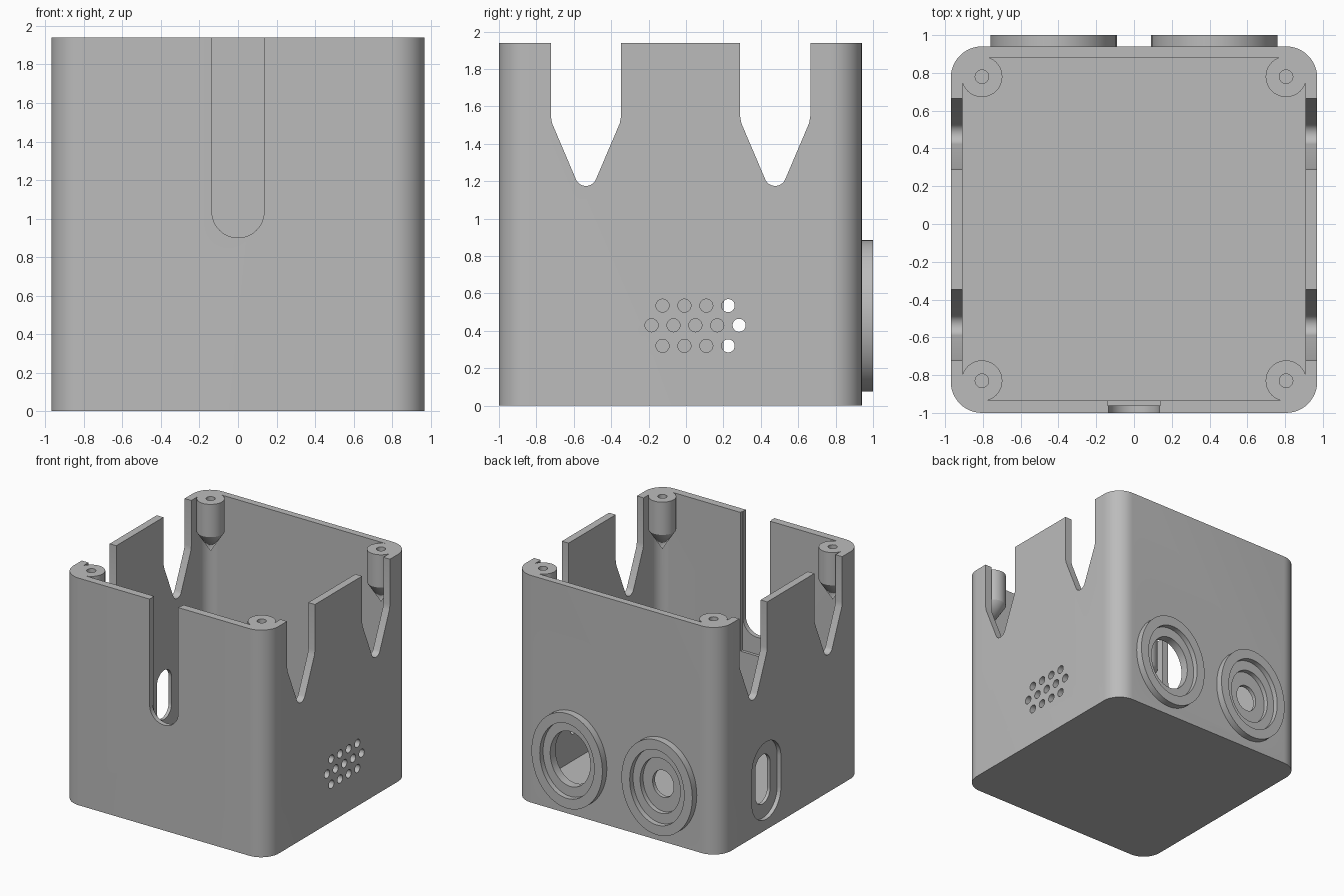
import bpy, bmesh
from math import sin, cos, pi, radians

cube = bpy.data.objects.get("Cube")
if cube:
    bpy.data.objects.remove(cube, do_unlink=True)

grey = bpy.data.materials.new("plain grey")
grey.use_nodes = True
grey.diffuse_color = (0.5, 0.5, 0.5, 1)
grey.node_tree.nodes["Principled BSDF"].inputs["Base Color"].default_value = (0.5, 0.5, 0.5, 1)

TOP = 1.94


def finish(name, bm):
    bmesh.ops.recalc_face_normals(bm, faces=bm.faces)
    mesh = bpy.data.meshes.new(name)
    bm.to_mesh(mesh)
    bm.free()
    obj = bpy.data.objects.new(name, mesh)
    bpy.context.collection.objects.link(obj)
    mesh.materials.append(grey)
    return obj


def prism(name, outline, axis, lo, hi):
    """Extrude a 2D outline along an axis: x uses (y, z), y uses (x, z), z uses (x, y)."""
    def place(u, v, w):
        return {"x": (w, u, v), "y": (u, w, v), "z": (u, v, w)}[axis]
    bm = bmesh.new()
    low = [bm.verts.new(place(u, v, lo)) for u, v in outline]
    high = [bm.verts.new(place(u, v, hi)) for u, v in outline]
    bm.faces.new(low)
    bm.faces.new(high[::-1])
    n = len(outline)
    for i in range(n):
        j = (i + 1) % n
        bm.faces.new((low[i], high[i], high[j], low[j]))
    return finish(name, bm)


def rounded(u0, u1, v0, v1, r, steps=12):
    """Rectangle with rounded corners; a slot when r is half the width."""
    pts = []
    corners = [(u1 - r, v1 - r), (u0 + r, v1 - r), (u0 + r, v0 + r), (u1 - r, v0 + r)]
    for k, (cu, cv) in enumerate(corners):
        for i in range(steps + 1):
            a = pi / 2 * (k + i / steps)
            p = (cu + r * cos(a), cv + r * sin(a))
            if not pts or abs(p[0] - pts[-1][0]) + abs(p[1] - pts[-1][1]) > 1e-5:
                pts.append(p)
    if abs(pts[0][0] - pts[-1][0]) + abs(pts[0][1] - pts[-1][1]) < 1e-5:
        pts.pop()
    return pts


def ellipse(cu, cv, ru, rv, n=48):
    return [(cu + ru * cos(2 * pi * i / n), cv + rv * sin(2 * pi * i / n)) for i in range(n)]


def combine(obj, tool, operation="DIFFERENCE"):
    """Apply a boolean and remove the helper."""
    tool.hide_render = True
    mod = obj.modifiers.new("combine", "BOOLEAN")
    mod.object, mod.operation, mod.solver = tool, operation, "EXACT"
    bpy.context.view_layer.objects.active = obj
    bpy.ops.object.modifier_apply(modifier=mod.name)
    bpy.data.objects.remove(tool, do_unlink=True)


# Open box with rounded vertical corners
body = prism("enclosure_body", rounded(-0.97, 0.97, -1, 0.94, 0.165), "z", 0, TOP)
combine(body, prism("cavity", rounded(-0.907, 0.907, -0.935, 0.882, 0.1), "z", 0.06, 2.2))

# Screw posts with pointed undersides and pilot holes
posts = [(x, y) for x in (-0.805, 0.805) for y in (-0.83, 0.78)]
for x, y in posts:
    bm = bmesh.new()
    rings = []
    for z in (1.66, TOP):
        rings.append([bm.verts.new((u, v, z)) for u, v in ellipse(x, y, 0.108, 0.108, 40)])
    tip = bm.verts.new((x, y, 1.49))
    bm.faces.new(rings[1])
    for i in range(40):
        j = (i + 1) % 40
        bm.faces.new((rings[0][i], rings[0][j], rings[1][j], rings[1][i]))
        bm.faces.new((tip, rings[0][j], rings[0][i]))
    combine(body, finish("screw_post", bm), "UNION")
for x, y in posts:
    combine(body, prism("pilot_hole", ellipse(x, y, 0.036, 0.036, 24), "z", 1.64, 2.1))

# Raised oval collars on the back
for x in (-0.425, 0.425):
    combine(body, prism("collar", ellipse(x, 0.48, 0.335, 0.405, 64), "y", 0.91, 1), "UNION")
    combine(body, prism("collar_recess", ellipse(x, 0.48, 0.257, 0.32, 64), "y", 0.955, 1.1))
combine(body, prism("large_port", ellipse(0.425, 0.48, 0.19, 0.235), "y", 0.8, 1.1))
combine(body, prism("port_recess", ellipse(-0.425, 0.48, 0.19, 0.235), "y", 0.915, 1.1))
combine(body, prism("small_port", ellipse(-0.425, 0.48, 0.1, 0.115), "y", 0.8, 1.1))

# Tapered notches through both side walls
for cy in (-0.535, 0.477):
    half = [(0.188, 2.2), (0.188, 1.55), (0.181, 1.51)]
    arc = [(0.058 * cos(radians(a)), 1.233 + 0.058 * sin(radians(a))) for a in range(-21, -160, -6)]
    outline = half + arc + [(-u, v) for u, v in half[::-1]]
    outline = [(cy + u, v) for u, v in outline]
    for side in (-1, 1):
        lo, hi = sorted((side * 0.87, side * 1.1))
        combine(body, prism("side_notch", outline, "x", lo, hi))

# Front slot with a wider square-bottomed groove behind it
combine(body, prism("front_slot", rounded(-0.135, 0.135, 0.9, 2.3, 0.135), "y", -1.1, -0.9))
groove = [(-0.14, 0.755), (0.14, 0.755), (0.14, 2.3), (-0.14, 2.3)]
combine(body, prism("front_groove", groove, "y", -0.96, -0.9))

# Recessed upright opening in the wall at -x
combine(body, prism("opening_recess", rounded(0.105, 0.495, 0.09, 0.75, 0.195), "x", -1.1, -0.935))
combine(body, prism("opening", rounded(0.2, 0.4, 0.21, 0.63, 0.1), "x", -1.1, -0.8))

# Vent holes in staggered rows in the wall at +x
for row, (z, count) in enumerate([(0.32, 4), (0.43, 5), (0.535, 4)]):
    for i in range(count):
        y = 0.05 + (i - (count - 1) / 2) * 0.117
        combine(body, prism("vent_hole", ellipse(y, z, 0.035, 0.035, 24), "x", 0.8, 1.1))

body.select_set(True)
bpy.context.view_layer.objects.active = body
bpy.ops.object.shade_smooth_by_angle(angle=radians(30))
